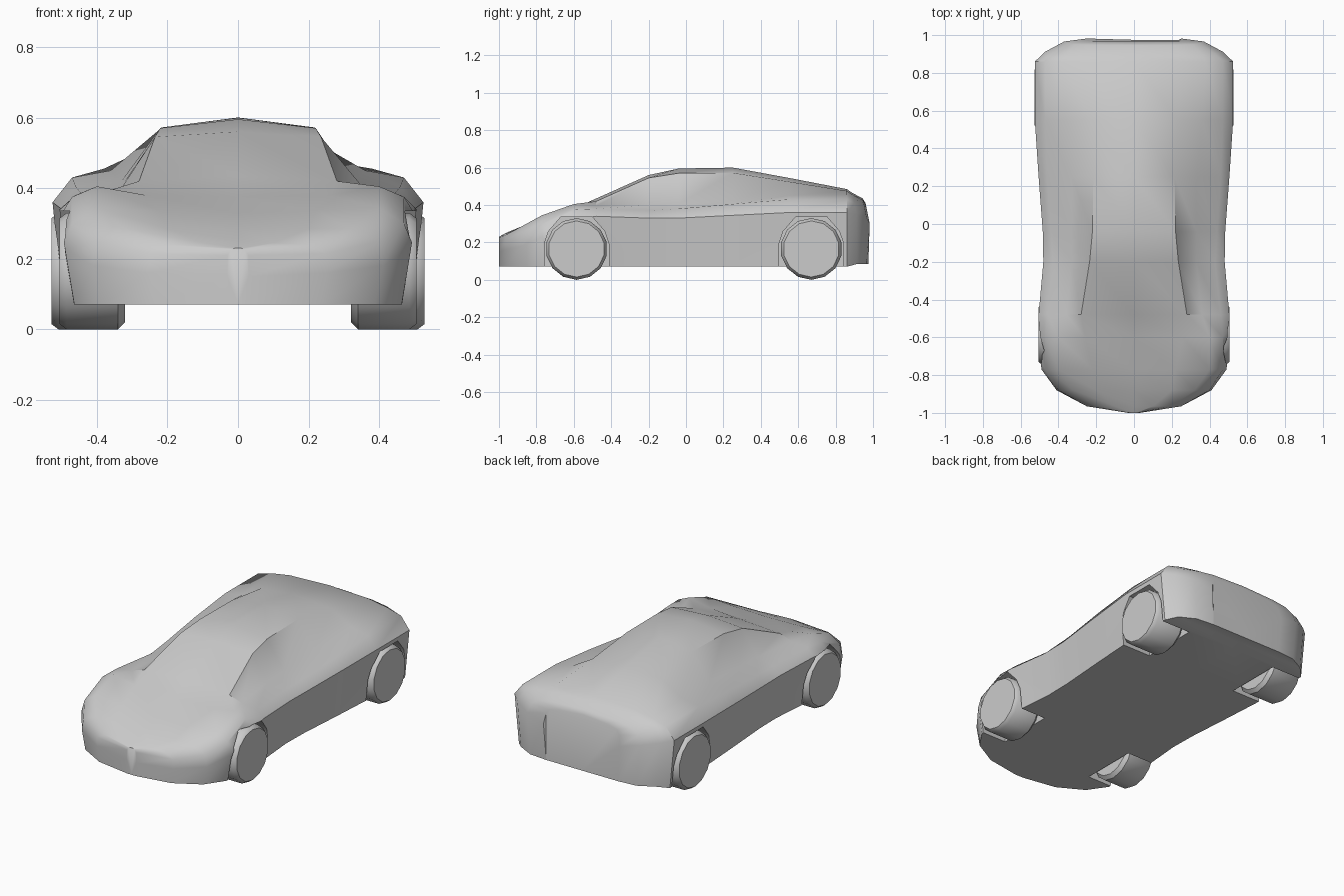
import bpy, bmesh, math

if "Cube" in bpy.data.objects:
    bpy.data.objects.remove(bpy.data.objects["Cube"])


def make_object(name, bm):
    bmesh.ops.recalc_face_normals(bm, faces=bm.faces[:])
    mesh = bpy.data.meshes.new(name)
    bm.to_mesh(mesh)
    bm.free()
    obj = bpy.data.objects.new(name, mesh)
    bpy.context.collection.objects.link(obj)
    return obj


def activate(obj):
    bpy.ops.object.select_all(action='DESELECT')
    obj.select_set(True)
    bpy.context.view_layer.objects.active = obj


def loft(rings, name):
    bm = bmesh.new()
    loops = [[bm.verts.new(p) for p in ring] for ring in rings]
    n = len(loops[0])
    for a, b in zip(loops, loops[1:]):
        for j in range(n):
            k = (j + 1) % n
            bm.faces.new((a[j], a[k], b[k], b[j]))
    bm.faces.new(loops[0])
    bm.faces.new(loops[-1])
    return make_object(name, bm)


# Body stations: y, side width, side z, shoulder x z, glass base x z, roof edge x z, centre z
STATIONS = [
    (-1.00, .03, .15, .03, .21, .02, .225, .01, .23, .23),
    (-.965, .25, .16, .25, .215, .20, .24, .10, .245, .25),
    (-.88, .41, .18, .40, .25, .32, .285, .20, .285, .285),
    (-.77, .49, .23, .47, .30, .40, .345, .22, .335, .33),
    (-.60, .505, .32, .47, .375, .40, .405, .26, .38, .375),
    (-.48, .505, .34, .46, .38, .36, .395, .28, .42, .435),
    (-.20, .48, .33, .43, .37, .33, .40, .235, .545, .56),
    (-.04, .483, .33, .44, .38, .33, .405, .22, .57, .595),
    (.25, .505, .345, .46, .405, .33, .42, .215, .572, .60),
    (.55, .525, .36, .47, .43, .36, .45, .23, .525, .545),
    (.86, .525, .36, .47, .43, .38, .455, .26, .475, .485),
    (.94, .47, .35, .43, .41, .36, .435, .25, .455, .465),
    (.99, .37, .33, .35, .38, .31, .41, .22, .425, .435),
    (1.00, .25, .30, .24, .36, .22, .385, .15, .40, .41),
]


def section(s):
    y, w, zm, ws, zs, wg, zg, wr, zr, zc = s
    zb = .085 if y > .9 else .07
    half = [(w * .945, zb), (w, zm), (ws, zs), (wg, zg), (wr, zr)]
    pts = [(0, zb)] + half + [(0, zc)] + [(-x, z) for x, z in reversed(half)]
    # the tail leans forward above and below its widest line
    lean = .2 if y > .9 else 0
    return [(x, y - lean * abs(z - .21), z) for x, z in pts]


body = loft([section(s) for s in STATIONS], "body")

# Wheel arches, cut from an octagonal arch profile
ARCH = [(-.172, -.2), (-.172, .03), (-.15, .095), (-.085, .17),
        (.085, .17), (.15, .095), (.172, .03), (.172, -.2)]
AXLES = [("front", -.585, .505), ("rear", .67, .528)]
WHEEL_Z, RADIUS = .165, .165

for label, y, outer in AXLES:
    for side, sx in (("right", 1), ("left", -1)):
        cutter = loft([[(sx * x, y + dy, WHEEL_Z + dz) for dy, dz in ARCH]
                       for x in (.305, .65)], f"{label}_{side}_arch_cutter")
        mod = body.modifiers.new("arch", 'BOOLEAN')
        mod.object = cutter
        mod.operation = 'DIFFERENCE'
        mod.solver = 'EXACT'
        activate(body)
        bpy.ops.object.modifier_apply(modifier=mod.name)
        bpy.data.objects.remove(cutter)

        # Wheel with bevelled rims on both faces
        profile = [(.32, .145), (.34, RADIUS), (outer - .02, RADIUS), (outer, .15)]
        wheel = loft([[(sx * x, y + r * math.cos(a), WHEEL_Z + r * math.sin(a))
                       for a in [(i + .5) * math.tau / 14 for i in range(14)]]
                      for x, r in profile], f"{label}_{side}_wheel")
        activate(wheel)
        bpy.ops.object.shade_smooth_by_angle(angle=math.radians(40))

# Stand the tyres exactly on the ground
bpy.context.view_layer.update()
low = min((o.matrix_world @ v.co).z for o in bpy.data.objects for v in o.data.vertices)
for o in bpy.data.objects:
    o.location.z -= low

activate(body)
bpy.ops.object.shade_smooth_by_angle(angle=math.radians(42))
